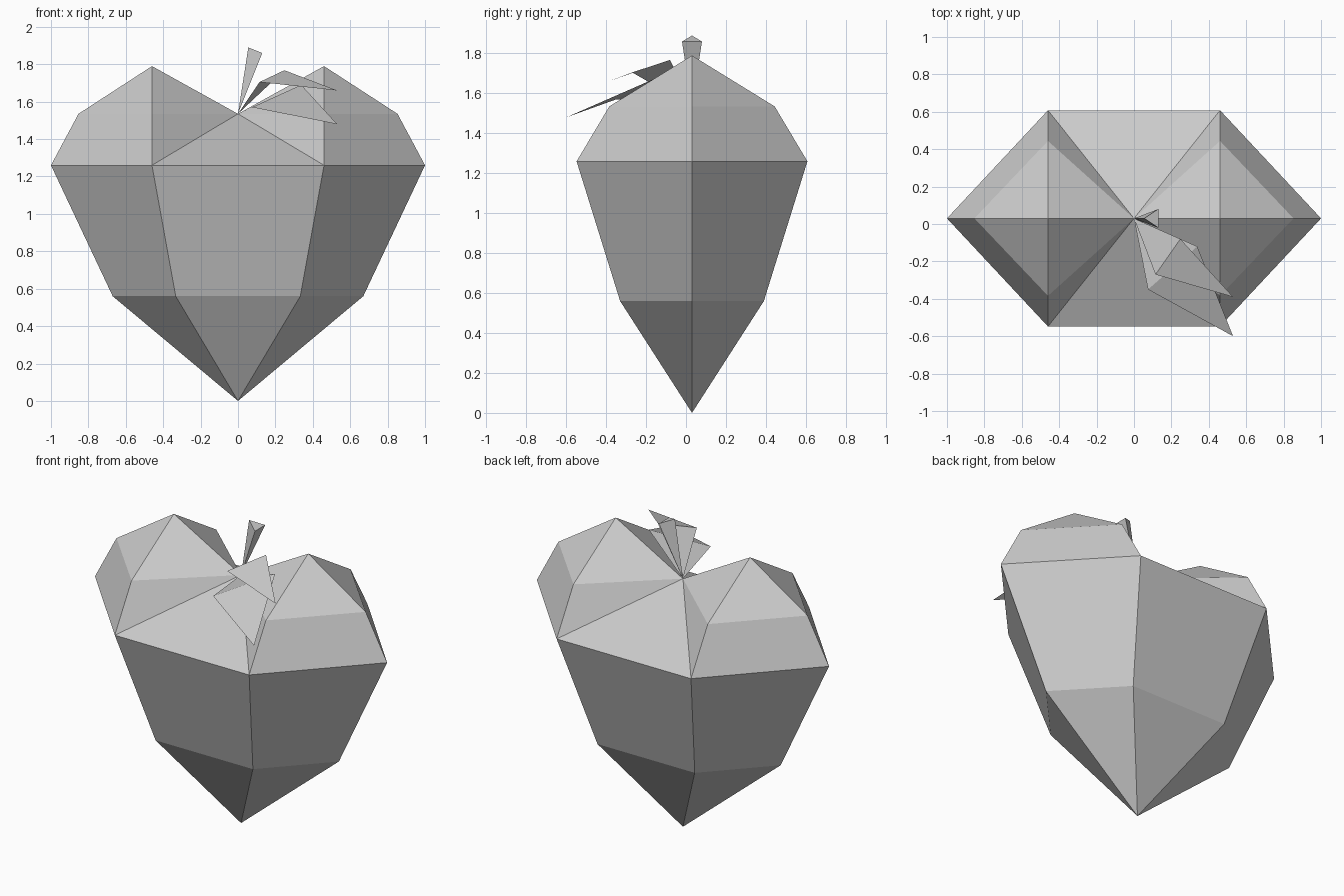
import bpy, bmesh

if "Cube" in bpy.data.objects:
    bpy.data.objects.remove(bpy.data.objects["Cube"])

CY = 0.03                      # the fruit's own axis sits slightly behind y = 0
DIP = (0, CY, 1.535)           # hollow where stem and leaves start

grey = bpy.data.materials.new("plain grey")
grey.diffuse_color = (0.6, 0.6, 0.6, 1)
grey.use_nodes = True
grey.node_tree.nodes["Principled BSDF"].inputs["Base Color"].default_value = grey.diffuse_color


def make_object(name, bm, closed=True):
    bmesh.ops.remove_doubles(bm, verts=bm.verts, dist=1e-4)
    if closed:
        bmesh.ops.recalc_face_normals(bm, faces=bm.faces)
    mesh = bpy.data.meshes.new(name)
    bm.to_mesh(mesh)
    bm.free()
    mesh.materials.append(grey)
    obj = bpy.data.objects.new(name, mesh)
    bpy.context.collection.objects.link(obj)
    return obj


def face(bm, *points):
    bm.faces.new([bm.verts.new(p) for p in points])


def hex_ring(side_x, front_x, depth, z):
    """Six-sided cross-section with points to the left and right."""
    return [(side_x, CY, z), (front_x, CY + depth, z), (-front_x, CY + depth, z),
            (-side_x, CY, z), (-front_x, CY - depth, z), (front_x, CY - depth, z)]


# Fruit: faceted lower body
bm = bmesh.new()
tip = (0, CY, 0)
low = hex_ring(0.67, 0.333, 0.36, 0.56)
wide = hex_ring(1.0, 0.46, 0.578, 1.26)
for i in range(6):
    j = (i + 1) % 6
    face(bm, tip, low[j], low[i])
    face(bm, low[i], low[j], wide[j], wide[i])

# Fruit: two raised shoulders, with a flat triangle between them front and back
for d in (-1, 1):
    face(bm, DIP, (-0.46, CY + d * 0.578, 1.26), (0.46, CY + d * 0.578, 1.26))
    for s in (-1, 1):
        rim = (s * 0.46, CY + d * 0.578, 1.26)
        mid = (s * 0.46, CY + d * 0.414, 1.535)
        outer = (s * 0.853, CY, 1.535)
        peak = (s * 0.46, CY, 1.79)
        face(bm, (s, CY, 1.26), rim, mid, outer)
        face(bm, outer, mid, peak)
        face(bm, rim, DIP, mid)
        face(bm, mid, DIP, peak)
make_object("fruit", bm)

# Stem: three-sided spike widening upwards
bm = bmesh.new()
top = [(0.055, CY, 1.89), (0.13, CY + 0.05, 1.86), (0.13, CY - 0.05, 1.86)]
face(bm, *top)
for i in range(3):
    face(bm, DIP, top[i], top[(i + 1) % 3])
make_object("stem", bm)

# Leaves: two triangles folded across the middle
for name, left, right, end in (
        ("upper_leaf", (0.115, -0.27, 1.705), (0.248, -0.08, 1.768), (0.53, -0.39, 1.66)),
        ("lower_leaf", (0.075, -0.35, 1.57), (0.338, -0.12, 1.69), (0.53, -0.60, 1.48))):
    bm = bmesh.new()
    face(bm, DIP, left, right)
    face(bm, left, end, right)
    make_object(name, bm, closed=False)
